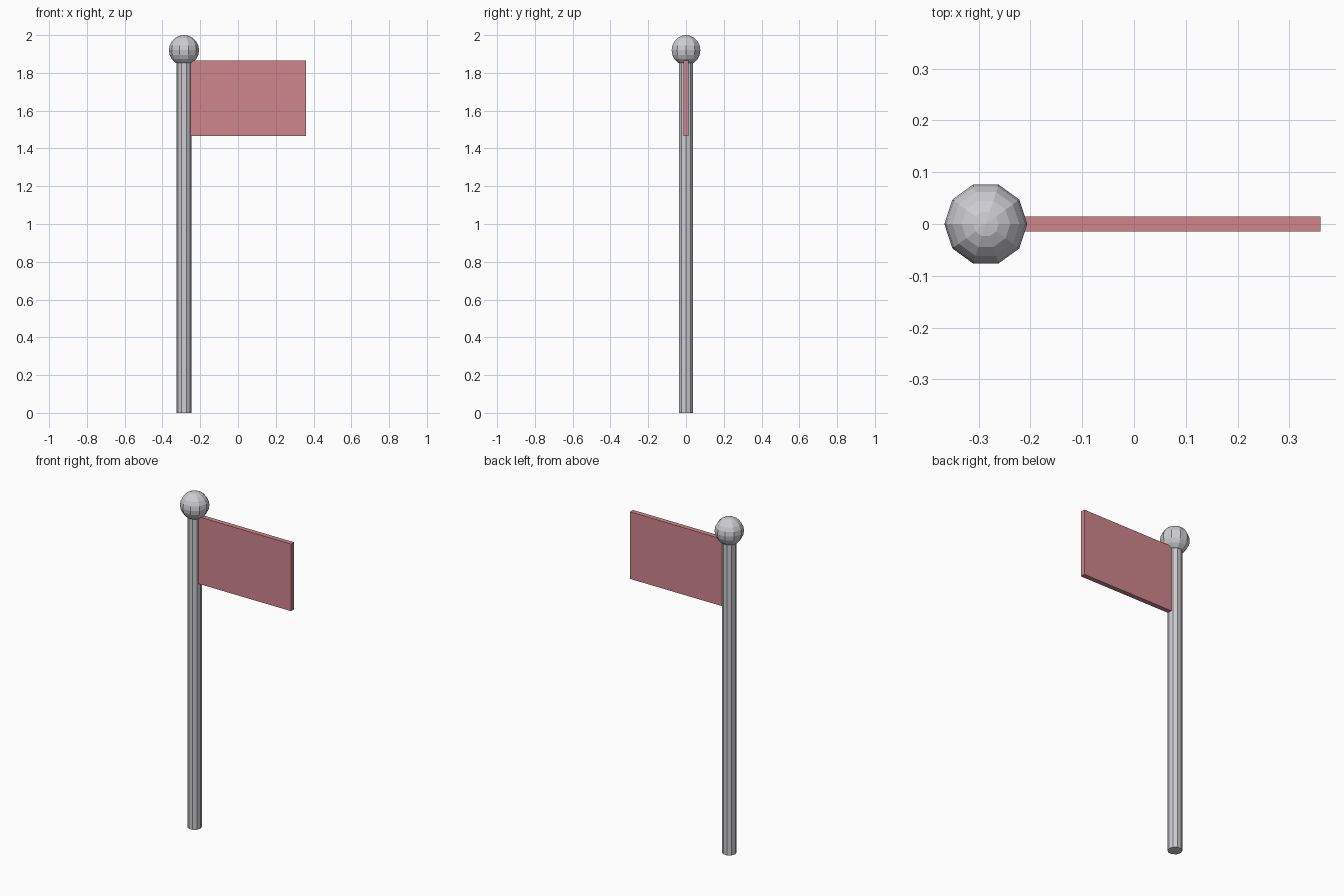
import bpy
import math

cube = bpy.data.objects.get("Cube")
if cube:
    bpy.data.objects.remove(cube, do_unlink=True)

POLE_X = -0.286
SIDES = 10
TURN = math.pi / 2  # puts polygon corners on the front and back


def make_material(name, color):
    mat = bpy.data.materials.new(name)
    mat.use_nodes = True
    mat.diffuse_color = color
    mat.node_tree.nodes["Principled BSDF"].inputs["Base Color"].default_value = color
    return mat


def finish(name, mat):
    obj = bpy.context.object
    obj.name = obj.data.name = name
    obj.data.materials.append(mat)
    bpy.ops.object.shade_flat()
    return obj


grey = make_material("light grey metal", (0.61, 0.61, 0.64, 1))
red = make_material("faded red cloth", (0.62, 0.24, 0.27, 1))

# Ten-sided pole
pole_height = 1.865
bpy.ops.mesh.primitive_cylinder_add(
    vertices=SIDES, radius=0.04, depth=pole_height,
    location=(POLE_X, 0, pole_height / 2), rotation=(0, 0, TURN))
finish("pole", grey)

# Faceted ball on top
bpy.ops.mesh.primitive_uv_sphere_add(
    segments=SIDES, ring_count=10, radius=0.08,
    location=(POLE_X, 0, 1.92), rotation=(0, 0, TURN))
finish("top_ball", grey)

# Flat rectangular flag, set slightly into the pole
left, right, bottom, top = -0.26, 0.36, 1.465, 1.865
bpy.ops.mesh.primitive_cube_add(
    size=1, location=((left + right) / 2, 0, (bottom + top) / 2))
flag = finish("flag", red)
flag.scale = (right - left, 0.029, top - bottom)
